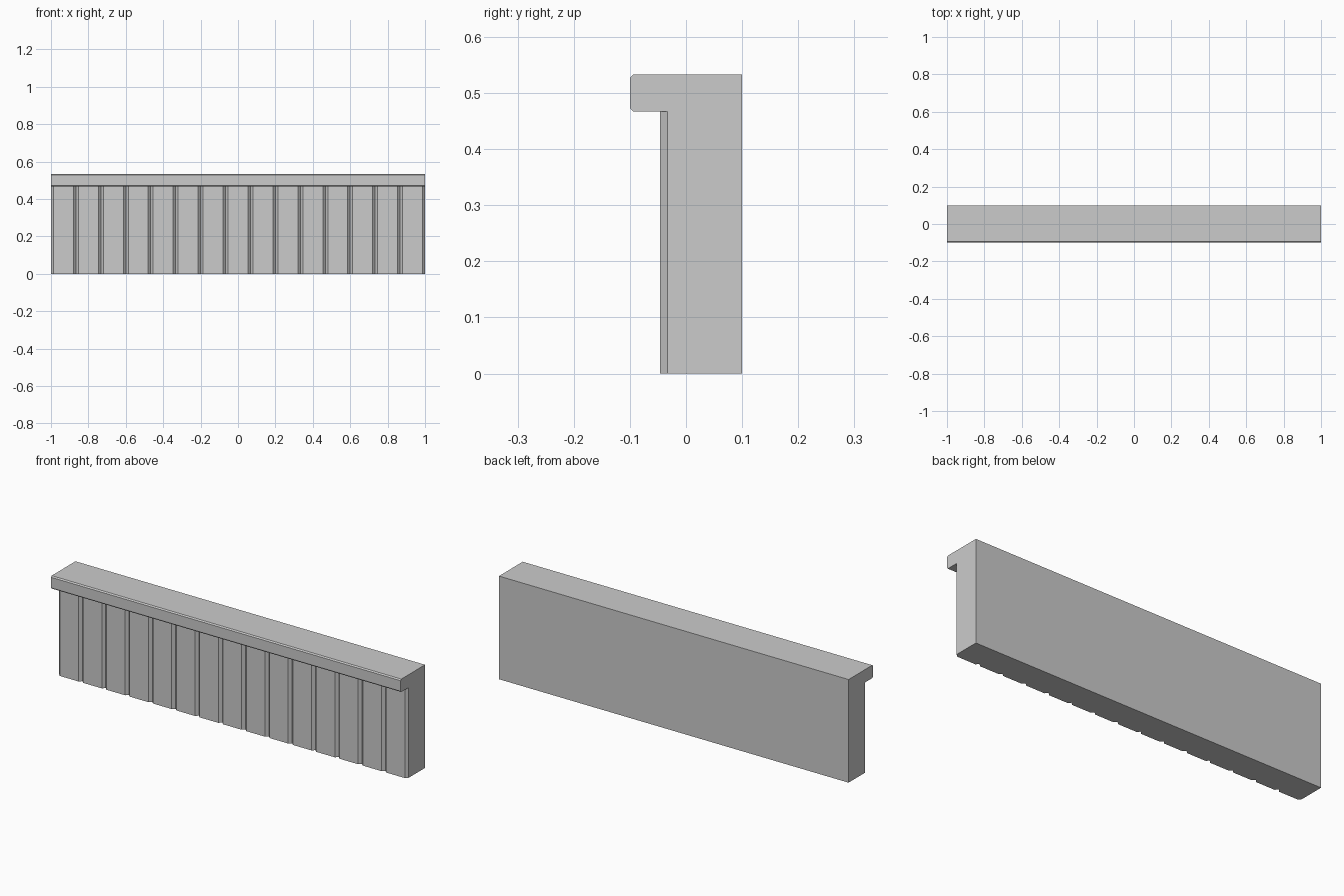
import bpy, bmesh

if "Cube" in bpy.data.objects:
    bpy.data.objects.remove(bpy.data.objects["Cube"])

W = 1.0                       # half length
BACK, FRONT = 0.1, -0.1       # wall back and ledge front
FACE, VALLEY = -0.0467, -0.0333   # plank face and groove bottom
LEDGE, TOP = 0.4667, 0.5333   # ledge underside and top
CH = 0.006                    # ledge chamfer
N = 15                        # planks
STEP, V = 2 * W / N, 0.0133   # plank pitch and half groove width

bm = bmesh.new()


def face(points):
    bm.faces.new([bm.verts.new(p) for p in points])


# grooved front outline seen from above: V grooves between planks
outline = [(-W, VALLEY)]
for i in range(N):
    x = -W + i * STEP
    outline += [(x + V, FACE), (x + STEP - V, FACE), (x + STEP, VALLEY)]

# plank faces and groove sides
for (x0, y0), (x1, y1) in zip(outline, outline[1:]):
    face([(x0, y0, 0), (x1, y1, 0), (x1, y1, LEDGE), (x0, y0, LEDGE)])

# wall bottom and ledge underside follow the grooved outline
face([(x, y, 0) for x, y in outline] + [(W, BACK, 0), (-W, BACK, 0)])
face([(x, y, LEDGE) for x, y in outline]
     + [(W, FRONT + CH, LEDGE), (-W, FRONT + CH, LEDGE)])

# ledge front, top and wall back swept along x
profile = [(FRONT + CH, LEDGE), (FRONT, LEDGE + CH), (FRONT, TOP - CH),
           (FRONT + CH, TOP), (BACK, TOP), (BACK, 0)]
for (y0, z0), (y1, z1) in zip(profile, profile[1:]):
    face([(-W, y0, z0), (W, y0, z0), (W, y1, z1), (-W, y1, z1)])

# end faces
for x in (-W, W):
    face([(x, y, z) for y, z in profile + [(VALLEY, 0), (VALLEY, LEDGE)]])

bmesh.ops.remove_doubles(bm, verts=bm.verts, dist=1e-5)
bmesh.ops.recalc_face_normals(bm, faces=bm.faces)
mesh = bpy.data.meshes.new("panelled_wall")
bm.to_mesh(mesh)
bm.free()
bpy.context.collection.objects.link(bpy.data.objects.new("panelled_wall", mesh))
